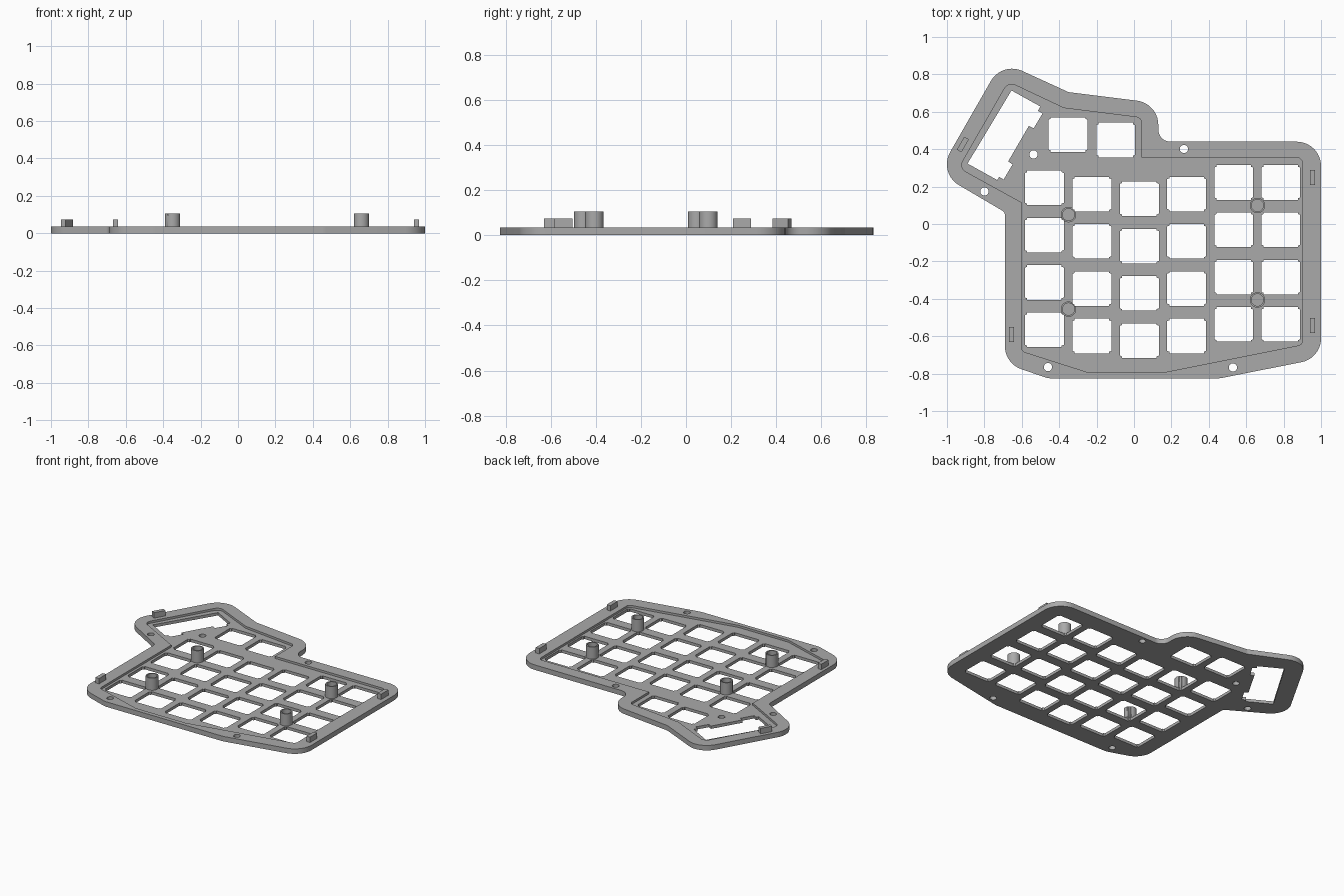
import bpy, bmesh, math
from mathutils import Vector

if "Cube" in bpy.data.objects:
    bpy.data.objects.remove(bpy.data.objects["Cube"])

FLOOR, TOP, CLIP_TOP, POST_TOP = 0.02, 0.035, 0.073, 0.105
PITCH = 0.253

grey = bpy.data.materials.new("grey_plastic")
grey.use_nodes = True
grey.diffuse_color = (0.4, 0.4, 0.4, 1)
grey.node_tree.nodes["Principled BSDF"].inputs["Base Color"].default_value = grey.diffuse_color


def rounded(corners, steps=10):
    """Loop of (x, y, radius) corners with each corner turned into an arc."""
    loop = []
    for i, (x, y, r) in enumerate(corners):
        p = Vector((x, y))
        if r == 0:
            loop.append(p)
            continue
        a = (Vector(corners[i - 1][:2]) - p).normalized()
        b = (Vector(corners[(i + 1) % len(corners)][:2]) - p).normalized()
        half = a.angle(b) / 2
        centre = p + (a + b).normalized() * r / math.sin(half)
        start = p + a * r / math.tan(half) - centre
        end = p + b * r / math.tan(half) - centre
        sweep = math.atan2(start.cross(end), start.dot(end))
        for k in range(steps + 1):
            t = sweep * k / steps
            c, s = math.cos(t), math.sin(t)
            loop.append(centre + Vector((start.x * c - start.y * s, start.x * s + start.y * c)))
    return loop


def circle(x, y, r, n=40):
    return [Vector((x + r * math.cos(math.tau * k / n), y + r * math.sin(math.tau * k / n)))
            for k in range(n)]


def switch_hole(x, y):
    """Square switch opening with a wider notch on its left and right."""
    w, n, h, m = 0.0925, 0.1035, 0.0925, 0.080
    quarter = [(n, m), (w, m + 0.004), (w, h)]
    loop = quarter + [(-a, b) for a, b in reversed(quarter)]
    loop += [(-a, -b) for a, b in loop]
    return [Vector((x + a, y + b)) for a, b in loop]


def slab(name, loops, z0, z1):
    """Extrude an outline, with any inner loops as holes, from z0 to z1."""
    curve = bpy.data.curves.new(name, "CURVE")
    curve.dimensions, curve.fill_mode = "2D", "BOTH"
    curve.extrude = (z1 - z0) / 2
    for loop in loops:
        spline = curve.splines.new("POLY")
        spline.points.add(len(loop) - 1)
        for point, co in zip(spline.points, loop):
            point.co = (co.x, co.y, 0, 1)
        spline.use_cyclic_u = True
    temp = bpy.data.objects.new(name + "_profile", curve)
    bpy.context.collection.objects.link(temp)
    graph = bpy.context.evaluated_depsgraph_get()
    mesh = bpy.data.meshes.new_from_object(temp.evaluated_get(graph))
    bpy.data.objects.remove(temp)
    bm = bmesh.new()
    bm.from_mesh(mesh)
    bmesh.ops.translate(bm, verts=bm.verts, vec=(0, 0, (z0 + z1) / 2))
    bmesh.ops.remove_doubles(bm, verts=bm.verts, dist=0.00005)
    bmesh.ops.recalc_face_normals(bm, faces=bm.faces)
    bm.to_mesh(mesh)
    bm.free()
    mesh.materials.clear()
    mesh.materials.append(grey)
    obj = bpy.data.objects.new(name, mesh)
    bpy.context.collection.objects.link(obj)
    return obj


def smooth(obj):
    bpy.ops.object.select_all(action="DESELECT")
    obj.select_set(True)
    bpy.context.view_layer.objects.active = obj
    bpy.ops.object.shade_smooth_by_angle(angle=math.radians(30))


# Outer edge and the edge of the recess
outline = rounded([
    (1, -0.718, 0.13), (1, 0.44, 0.13), (0.13, 0.44, 0.065), (0.13, 0.645, 0.13),
    (-0.35, 0.705, 0.03), (-0.706, 0.868, 0.13), (-1.047, 0.273, 0.13),
    (-0.69, 0.063, 0.03), (-0.69, -0.746, 0.13), (-0.46, -0.825, 0.1), (0.46, -0.825, 0.1)])
recess = rounded([
    (0.9, -0.645, 0.025), (0.9, 0.355, 0.03), (0.04, 0.355, 0), (0.04, 0.568, 0.03),
    (-0.375, 0.62, 0), (-0.672, 0.76, 0.045), (-0.936, 0.3, 0.04),
    (-0.6, 0.115, 0), (-0.6, -0.68, 0.025), (-0.24, -0.795, 0), (0.15, -0.795, 0)])

# Switch openings: six columns of four, and two thumb keys
columns = [(-0.479, 0.193), (-0.225, 0.16), (0.029, 0.135),
           (0.281, 0.16), (0.533, 0.222), (0.785, 0.222)]
keys = [(x, y - PITCH * row) for x, y in columns for row in range(4)]
keys += [(-0.353, 0.478), (-0.098, 0.449)]
key_loops = [switch_hole(x, y) for x, y in keys]

# Slanted controller window with two tabs on its inner side
window = [Vector(p) for p in (
    (-0.655, 0.714), (-0.5, 0.628), (-0.514, 0.605), (-0.489, 0.591), (-0.537, 0.511),
    (-0.562, 0.525), (-0.673, 0.334), (-0.649, 0.319), (-0.697, 0.238), (-0.721, 0.252),
    (-0.731, 0.235), (-0.89, 0.323))]

# Screw holes in the rim, plus one in the recess
rim_holes = [circle(x, y, 0.022) for x, y in
             ((0.267, 0.401), (-0.8, 0.174), (-0.46, -0.765), (0.529, -0.767))]
inner_hole = circle(-0.537, 0.372, 0.022)

smooth(slab("switch_plate", [outline, window, inner_hole] + rim_holes + key_loops, 0, FLOOR))
smooth(slab("raised_rim", [outline, recess] + rim_holes, FLOOR, TOP))

# Hollow posts, trimmed where they overhang the switch openings
cutter = slab("opening_cutter", key_loops, -0.1, 0.2)
for i, (x, y) in enumerate(((-0.35, 0.05), (-0.35, -0.455), (0.66, 0.099), (0.66, -0.406))):
    post = slab(f"post_{i + 1}", [circle(x, y, 0.041), circle(x, y, 0.032)], FLOOR, POST_TOP)
    trim = post.modifiers.new("trim", "BOOLEAN")
    trim.operation, trim.object, trim.solver = "DIFFERENCE", cutter, "EXACT"
    smooth(post)
    bpy.ops.object.modifier_apply(modifier=trim.name)
bpy.data.objects.remove(cutter)

# Small locating clips on the rim
for i, (x, y, turn) in enumerate(((0.955, 0.248, 0), (0.955, -0.543, 0),
                                  (-0.655, -0.59, 0), (-0.915, 0.425, -30))):
    bpy.ops.mesh.primitive_cube_add(size=1, location=(x, y, (TOP + CLIP_TOP) / 2),
                                    rotation=(0, 0, math.radians(turn)))
    clip = bpy.context.object
    clip.name = f"clip_{i + 1}"
    clip.scale = (0.028, 0.08, CLIP_TOP - TOP)
    clip.data.materials.append(grey)
